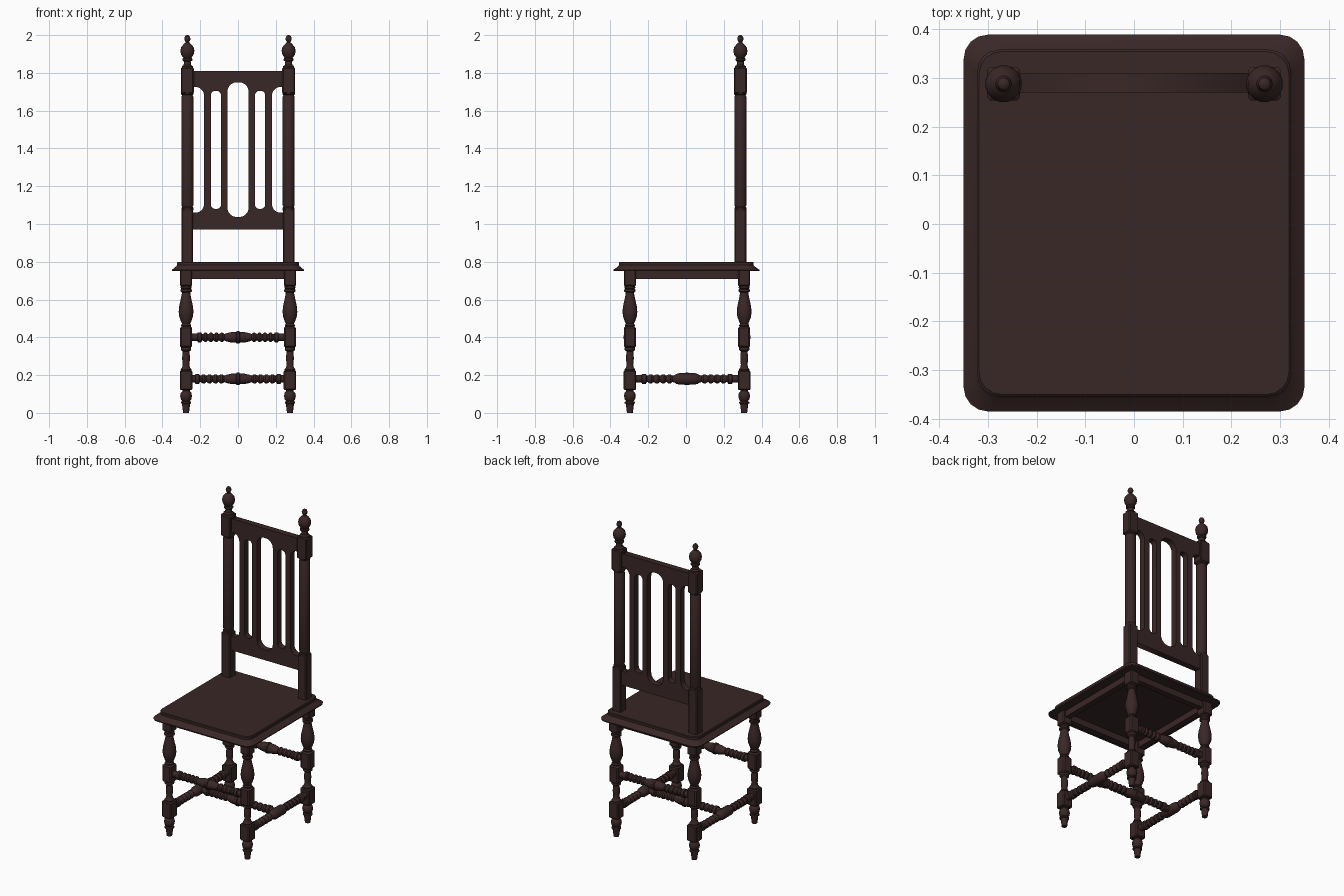
import bpy, bmesh, math
from mathutils import Matrix

if "Cube" in bpy.data.objects:
    bpy.data.objects.remove(bpy.data.objects["Cube"])

wood = bpy.data.materials.new("dark brown wood")
wood.diffuse_color = (0.042, 0.020, 0.020, 1)
wood.use_nodes = True
wood.node_tree.nodes["Principled BSDF"].inputs["Base Color"].default_value = wood.diffuse_color


def finish(bm, name, smooth=True):
    bmesh.ops.recalc_face_normals(bm, faces=bm.faces[:])
    me = bpy.data.meshes.new(name)
    bm.to_mesh(me)
    bm.free()
    me.materials.append(wood)
    ob = bpy.data.objects.new(name, me)
    bpy.context.collection.objects.link(ob)
    if smooth:
        bpy.ops.object.select_all(action='DESELECT')
        ob.select_set(True)
        bpy.context.view_layer.objects.active = ob
        bpy.ops.object.shade_smooth_by_angle(angle=math.radians(35))
    return ob


def add_loops(bm, loops):
    """Skin a stack of closed loops and cap both ends."""
    rings = [[bm.verts.new(p) for p in lp] for lp in loops]
    for a, b in zip(rings, rings[1:]):
        n = len(a)
        for i in range(n):
            bm.faces.new((a[i], a[(i + 1) % n], b[(i + 1) % n], b[i]))
    bm.faces.new(rings[0][::-1])
    bm.faces.new(rings[-1])


def lathe(bm, profile, n=16):
    """profile: (radius, z) pairs"""
    add_loops(bm, [[(r * math.cos(2 * math.pi * (i + .5) / n),
                     r * math.sin(2 * math.pi * (i + .5) / n), z)
                    for i in range(n)] for r, z in profile])


def block(bm, h, z0, z1, c=0.006):
    """Square block with chamfered edges and ends"""
    def loop(s, z):
        k = s - c
        return [(s, -k, z), (s, k, z), (k, s, z), (-k, s, z),
                (-s, k, z), (-s, -k, z), (-k, -s, z), (k, -s, z)]
    add_loops(bm, [loop(h - c, z0), loop(h, z0 + c), loop(h, z1 - c), loop(h - c, z1)])


def box(name, x0, x1, y0, y1, z0, z1):
    bm = bmesh.new()
    bmesh.ops.create_cube(bm, size=1)
    for v in bm.verts:
        v.co = ((x0 + x1) / 2 + v.co.x * (x1 - x0), (y0 + y1) / 2 + v.co.y * (y1 - y0),
                (z0 + z1) / 2 + v.co.z * (z1 - z0))
    return finish(bm, name, False)


def rounded(hx, hy, r, z, seg=4):
    pts = []
    for q, (sx, sy) in enumerate([(1, 1), (-1, 1), (-1, -1), (1, -1)]):
        for i in range(seg + 1):
            a = math.pi / 2 * (q + i / seg)
            pts.append((sx * (hx - r) + r * math.cos(a), sy * (hy - r) + r * math.sin(a) + .002, z))
    return pts


# seat with moulded edge
bm = bmesh.new()
add_loops(bm, [rounded(.348, .386, .05, .75), rounded(.35, .387, .05, .757),
               rounded(.328, .362, .048, .775), rounded(.322, .356, .045, .782),
               rounded(.322, .356, .045, .796), rounded(.318, .352, .045, .80)])
finish(bm, "seat")

# turned legs
LX, FY, BY = .275, -.297, .308
vase = [(.024, .455), (.028, .463), (.022, .472), (.028, .485), (.037, .51), (.040, .535),
        (.037, .565), (.029, .60), (.023, .63), (.023, .638), (.031, .643), (.031, .652),
        (.025, .656), (.030, .662), (.028, .672)]
spool = [(.026, .215), (.029, .23), (.021, .24), (.018, .255), (.021, .285), (.021, .295),
         (.018, .325), (.028, .333), (.028, .345), (.022, .36)]
foot = [(.016, 0), (.022, .048), (.028, .05), (.028, .058), (.02, .062), (.028, .072),
        (.032, .09), (.028, .107), (.02, .115), (.02, .13)]
for side, sx in (("left", -1), ("right", 1)):
    for end, y in (("front", FY), ("back", BY)):
        bm = bmesh.new()
        for p in (vase, spool, foot):
            lathe(bm, p)
        block(bm, .032, .67, .76)
        block(bm, .032, .345, .457, .008)
        block(bm, .033, .12, .225)
        finish(bm, f"{end}_{side}_leg").location = (sx * LX, y, 0)

# apron boards
for end, y in (("front", FY), ("back", BY)):
    box(end + "_apron", -LX, LX, y - .018, y + .018, .71, .755)
for side, sx in (("left", -1), ("right", 1)):
    box(side + "_apron", sx * LX - .018, sx * LX + .018, FY, BY, .71, .755)


# turned stretchers
def stretcher(name, half, loc, axis, mid):
    side = [(.020, .98), (.020, .86), (.027, .85), (.027, .78), (.018, .76)]
    lo, hi = mid[-1][1] / half + .03, .74
    n = 4
    for i in range(n):                       # row of beads
        a = hi - (hi - lo) * i / n
        d = (hi - lo) / n
        side += [(.018, a), (.025, a - d * .3), (.025, a - d * .6), (.017, a - d * .9)]
    prof = [(r, -t * half) for r, t in side] + [(r, -z) for r, z in mid[::-1]]
    prof += [(r, z) for r, z in mid] + [(r, t * half) for r, t in side[::-1]]
    bm = bmesh.new()
    lathe(bm, prof)
    rot = Matrix.Rotation(math.pi / 2, 4, 'Y' if axis == 'X' else 'X')
    bmesh.ops.transform(bm, matrix=rot, verts=bm.verts[:])
    finish(bm, name).location = loc


bulge = [(.034, .006), (.029, .010), (.028, .035), (.022, .062)]
hub = [(.031, .008), (.031, .042), (.026, .058), (.020, .066)]
CY = (FY + BY) / 2
stretcher("front_stretcher", .25, (0, FY, .40), 'X', bulge)
stretcher("back_stretcher", .25, (0, BY, .40), 'X', bulge)
stretcher("middle_stretcher", .265, (0, CY, .18), 'X', bulge)
for side, sx in (("left", -1), ("right", 1)):
    stretcher(side + "_stretcher", .28, (sx * LX, CY, .18), 'Y', hub)

# back posts with finials
PX, PY = .268, .288
column = [(.028, 1.06), (.033, 1.076), (.033, 1.086), (.028, 1.09), (.032, 1.10), (.032, 1.675),
          (.028, 1.682), (.034, 1.687), (.034, 1.697), (.03, 1.70)]
finial = [(.030, 1.82), (.030, 1.835), (.020, 1.842), (.018, 1.86), (.027, 1.866), (.027, 1.874),
          (.022, 1.88), (.034, 1.897), (.038, 1.917), (.034, 1.935), (.022, 1.95), (.011, 1.96),
          (.010, 1.965), (.015, 1.972), (.017, 1.982), (.012, 1.995), (.004, 2.0)]
for side, sx in (("left", -1), ("right", 1)):
    bm = bmesh.new()
    block(bm, .031, .79, 1.08)
    lathe(bm, column)
    block(bm, .034, 1.69, 1.83)
    lathe(bm, finial)
    finish(bm, side + "_back_post").location = (sx * PX, PY, 0)


# pierced back panel: outline with side notches plus three slots
def arc(cx, cz, r, a0, a1, n=8):
    return [(cx + r * math.cos(math.radians(a0 + (a1 - a0) * i / n)),
             cz + r * math.sin(math.radians(a0 + (a1 - a0) * i / n))) for i in range(n + 1)]


def slot(x0, x1, z0, z1, r):
    return (arc(x1 - r, z1 - r, r, 0, 90) + arc(x0 + r, z1 - r, r, 90, 180)
            + arc(x0 + r, z0 + r, r, 180, 270) + arc(x1 - r, z0 + r, r, 270, 360))


notch = ([(.268, .972), (.268, 1.06)] + arc(.225, 1.105, .045, 270, 180)
         + arc(.225, 1.68, .045, 180, 90) + [(.268, 1.725), (.268, 1.81)])
outline = notch + [(-x, z) for x, z in notch[::-1]]
cu = bpy.data.curves.new("back_panel_outline", 'CURVE')
cu.dimensions = '2D'
cu.fill_mode = 'BOTH'
cu.extrude = .02
for pts in (outline, slot(-.056, .056, 1.037, 1.75, .05),
            slot(-.144, -.09, 1.08, 1.705, .024), slot(.09, .144, 1.08, 1.705, .024)):
    sp = cu.splines.new('POLY')
    sp.points.add(len(pts) - 1)
    for p, (x, z) in zip(sp.points, pts):
        p.co = (x, z, 0, 1)
    sp.use_cyclic_u = True
cu.materials.append(wood)
panel = bpy.data.objects.new("back_panel", cu)
bpy.context.collection.objects.link(panel)
panel.rotation_euler = (math.pi / 2, 0, 0)
panel.location = (0, .29, 0)
bpy.ops.object.select_all(action='DESELECT')
panel.select_set(True)
bpy.context.view_layer.objects.active = panel
bpy.ops.object.convert(target='MESH')
